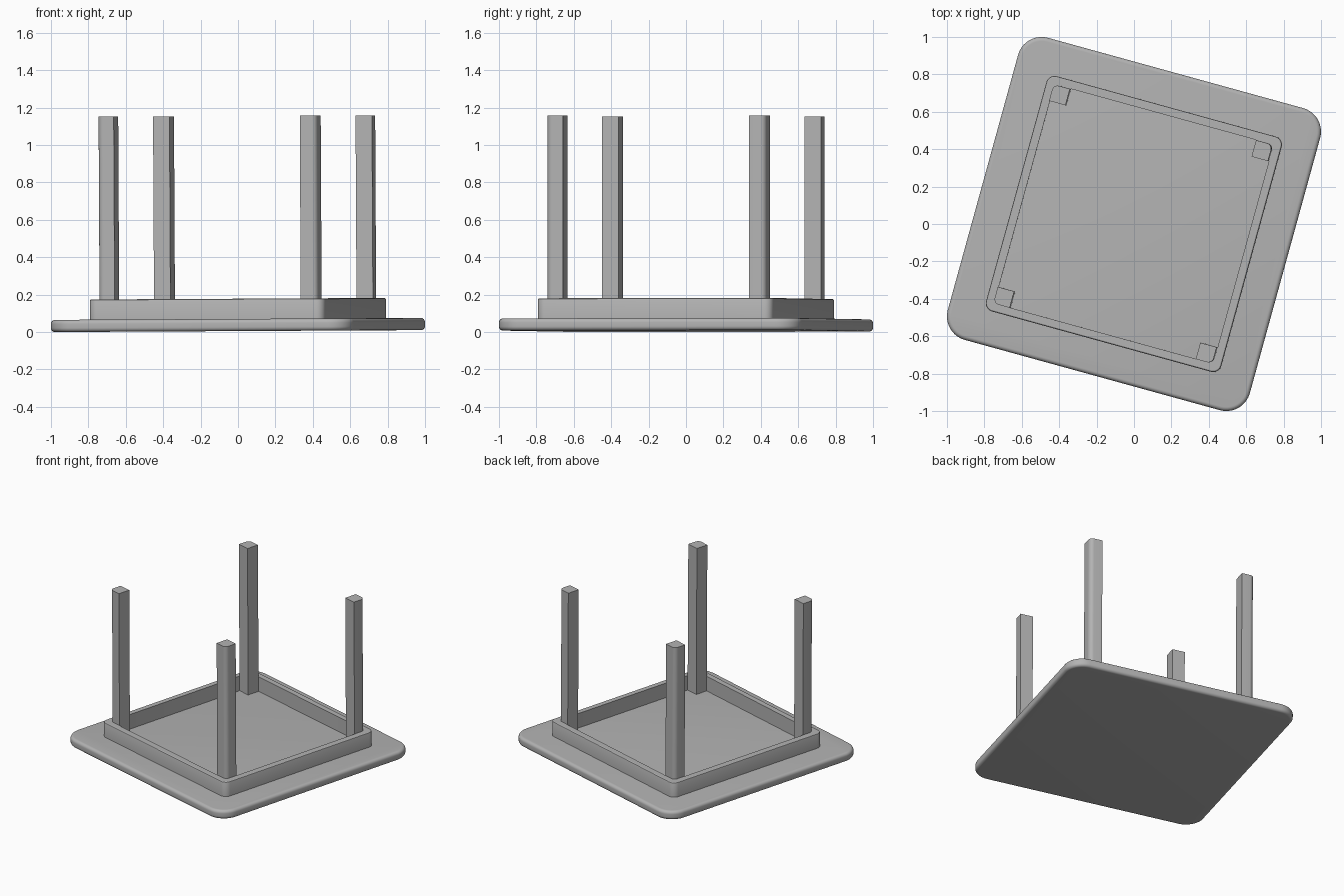
import bpy, bmesh, math
from mathutils import Matrix

if "Cube" in bpy.data.objects:
    bpy.data.objects.remove(bpy.data.objects["Cube"])

TURN = Matrix.Rotation(math.radians(-15.4), 4, 'Z')
LEAN = Matrix.Rotation(math.radians(-0.3), 4, 'Y')
POSE = Matrix.Translation((0, 0, 0.005)) @ LEAN @ TURN

grey = bpy.data.materials.new("plain grey")
grey.diffuse_color = (0.45, 0.45, 0.45, 1)
grey.use_nodes = True
grey.node_tree.nodes["Principled BSDF"].inputs["Base Color"].default_value = grey.diffuse_color


def rounded_square(half, radius, steps=10):
    """Outline points of a square with rounded corners."""
    pts = []
    for k in range(4):
        a0 = k * math.pi / 2
        cx = (half - radius) * (1 if k in (0, 3) else -1)
        cy = (half - radius) * (1 if k in (0, 1) else -1)
        for i in range(steps + 1):
            a = a0 + i / steps * math.pi / 2
            pts.append((cx + radius * math.cos(a), cy + radius * math.sin(a)))
    return pts


def loft(name, rings, closed=False):
    """Join rounded-square rings (half, radius, z); cap the ends or close the loop."""
    bm = bmesh.new()
    loops = [[bm.verts.new((x, y, z)) for x, y in rounded_square(h, r)] for h, r, z in rings]
    pairs = list(zip(loops, loops[1:]))
    if closed:
        pairs.append((loops[-1], loops[0]))
    else:
        bm.faces.new(loops[0][::-1])
        bm.faces.new(loops[-1])
    n = len(loops[0])
    for a, b in pairs:
        for i in range(n):
            j = (i + 1) % n
            bm.faces.new((a[i], a[j], b[j], b[i]))
    return finish(name, bm)


def finish(name, bm):
    bmesh.ops.recalc_face_normals(bm, faces=bm.faces)
    bm.transform(POSE)
    me = bpy.data.meshes.new(name)
    bm.to_mesh(me)
    bm.free()
    me.materials.append(grey)
    ob = bpy.data.objects.new(name, me)
    bpy.context.collection.objects.link(ob)
    bpy.ops.object.select_all(action='DESELECT')
    ob.select_set(True)
    bpy.context.view_layer.objects.active = ob
    bpy.ops.object.shade_smooth_by_angle(angle=math.radians(30))
    return ob


# Table top lying face down, with a rounded rim
HALF, CORNER, THICK, RIM = 0.8375, 0.13, 0.065, 0.022
rim = []
for i in range(7):
    a = i / 6 * math.pi / 2
    rim.append((RIM * (1 - math.sin(a)), RIM * (1 - math.cos(a))))
rings = [(HALF - d, CORNER - d, z) for d, z in rim]
rings += [(HALF - d, CORNER - d, THICK - z) for d, z in reversed(rim)]
loft("table_top", rings)

# Apron frame with a softened upper outer edge
loft("apron", [
    (0.652, 0.045, 0.06), (0.652, 0.045, 0.165), (0.650, 0.043, 0.170),
    (0.645, 0.038, 0.173), (0.607, 0.03, 0.173), (0.607, 0.03, 0.06)], closed=True)

# Four legs in the apron corners, rounded only on the outer corner
OUT, INN, R = 0.607, 0.516, 0.03
leg = [(INN, INN), (OUT, INN)]
for i in range(9):
    a = i / 8 * math.pi / 2
    leg.append((OUT - R + R * math.cos(a), OUT - R + R * math.sin(a)))
leg.append((INN, OUT))
for k, label in enumerate(("back_right", "back_left", "front_left", "front_right")):
    bm = bmesh.new()
    face = bm.faces.new([bm.verts.new((x, y, 0.06)) for x, y in leg])
    ext = bmesh.ops.extrude_face_region(bm, geom=[face], use_keep_orig=True)
    top = [v for v in ext["geom"] if isinstance(v, bmesh.types.BMVert)]
    bmesh.ops.translate(bm, verts=top, vec=(0, 0, 1.09))
    bm.transform(Matrix.Rotation(k * math.pi / 2, 4, 'Z'))
    finish("leg_" + label, bm)
